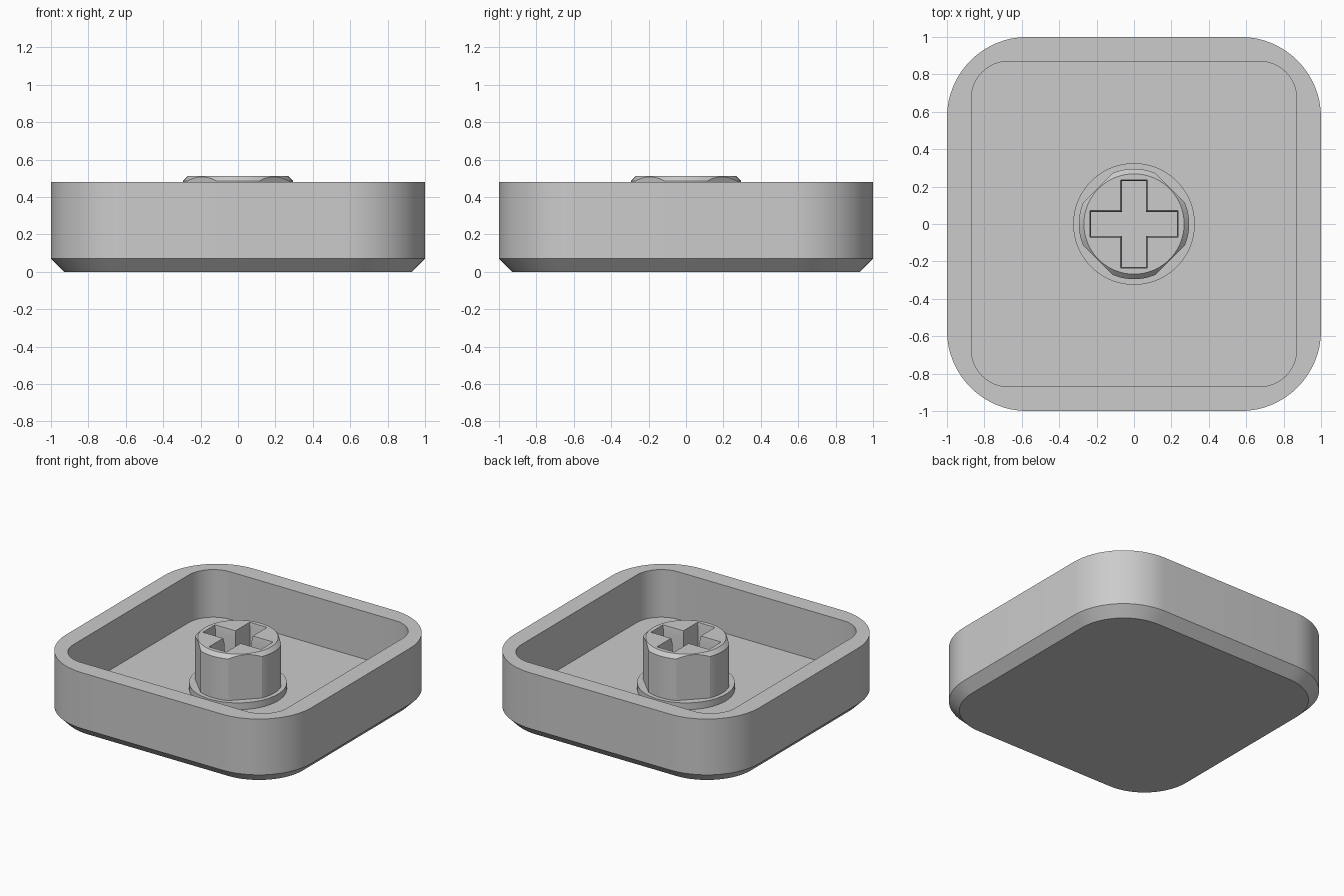
import bpy, bmesh
from math import cos, sin, pi, radians

cube = bpy.data.objects.get("Cube")
if cube:
    bpy.data.objects.remove(cube, do_unlink=True)

grey = bpy.data.materials.new("plain grey")
grey.use_nodes = True
colour = (0.6, 0.6, 0.6, 1)
grey.diffuse_color = colour
grey.node_tree.nodes["Principled BSDF"].inputs["Base Color"].default_value = colour


def loft(name, rings):
    """Closed solid skinned through rings of equal point count, bottom first."""
    bm = bmesh.new()
    loops = [[bm.verts.new(p) for p in ring] for ring in rings]
    n = len(loops[0])
    for a, b in zip(loops, loops[1:]):
        for i in range(n):
            j = (i + 1) % n
            bm.faces.new((a[i], a[j], b[j], b[i]))
    bm.faces.new(loops[0][::-1])
    bm.faces.new(loops[-1])
    bmesh.ops.recalc_face_normals(bm, faces=bm.faces)
    mesh = bpy.data.meshes.new(name)
    bm.to_mesh(mesh)
    bm.free()
    mesh.materials.append(grey)
    obj = bpy.data.objects.new(name, mesh)
    bpy.context.collection.objects.link(obj)
    return obj


def activate(obj):
    bpy.ops.object.select_all(action='DESELECT')
    obj.select_set(True)
    bpy.context.view_layer.objects.active = obj


def smooth(obj):
    activate(obj)
    bpy.ops.object.shade_smooth_by_angle(angle=radians(15))


def rounded_square(half, radius, z, steps=16):
    c = half - radius
    points = []
    for k, (sx, sy) in enumerate([(1, 1), (-1, 1), (-1, -1), (1, -1)]):
        for i in range(steps + 1):
            a = (k + i / steps) * pi / 2
            points.append((sx * c + radius * cos(a), sy * c + radius * sin(a), z))
    return points


def circle(radius, z):
    return [(radius * cos(a), radius * sin(a), z) for a in ANGLES]


def cross(arm, w, z):
    quarter = [(arm, -w), (arm, w), (w, w)]
    points = []
    for _ in range(4):
        points += [(x, y, z) for x, y in quarter]
        quarter = [(-y, x) for x, y in quarter]
    return points


SEGMENTS = 96
ANGLES = [2 * pi * i / SEGMENTS for i in range(SEGMENTS)]
FLOOR, RIM, STEM_TOP = 0.13, 0.48, 0.512

# Hollow tray with a chamfered underside
tray = loft("tray", [
    rounded_square(0.93, 0.36, 0),
    rounded_square(1, 0.43, 0.07),
    rounded_square(1, 0.43, RIM),
    rounded_square(0.87, 0.2, RIM),
    rounded_square(0.87, 0.2, FLOOR),
])
smooth(tray)

# Low collar around the foot of the stem
collar = loft("stem_collar", [circle(0.325, FLOOR - 0.02), circle(0.325, FLOOR + 0.05)])
smooth(collar)

# Round stem with four diagonal flats and a conical top chamfer
STEM_R, TOP_R = 0.295, 0.268
flat = STEM_R * cos(pi / 8)


def stem_radius(a):
    return min(STEM_R, flat / cos(a % (pi / 2) - pi / 4))


def stem_ring(height):
    return [(stem_radius(a) * cos(a), stem_radius(a) * sin(a), height(stem_radius(a)))
            for a in ANGLES]


stem = loft("stem", [
    stem_ring(lambda r: FLOOR),
    stem_ring(lambda r: STEM_TOP - (r - TOP_R)),
    circle(TOP_R, STEM_TOP),
])

# Cross-shaped socket with a slight lead-in taper
cutter = loft("socket_cutter", [
    cross(0.229, 0.064, FLOOR + 0.03),
    cross(0.229, 0.064, RIM - 0.01),
    cross(0.236, 0.071, STEM_TOP),
    cross(0.236, 0.071, STEM_TOP + 0.05),
])
cutter.hide_render = True
cut = stem.modifiers.new("socket", 'BOOLEAN')
cut.operation = 'DIFFERENCE'
cut.solver = 'EXACT'
cut.object = cutter
activate(stem)
bpy.ops.object.modifier_apply(modifier=cut.name)
bpy.data.objects.remove(cutter, do_unlink=True)
smooth(stem)
